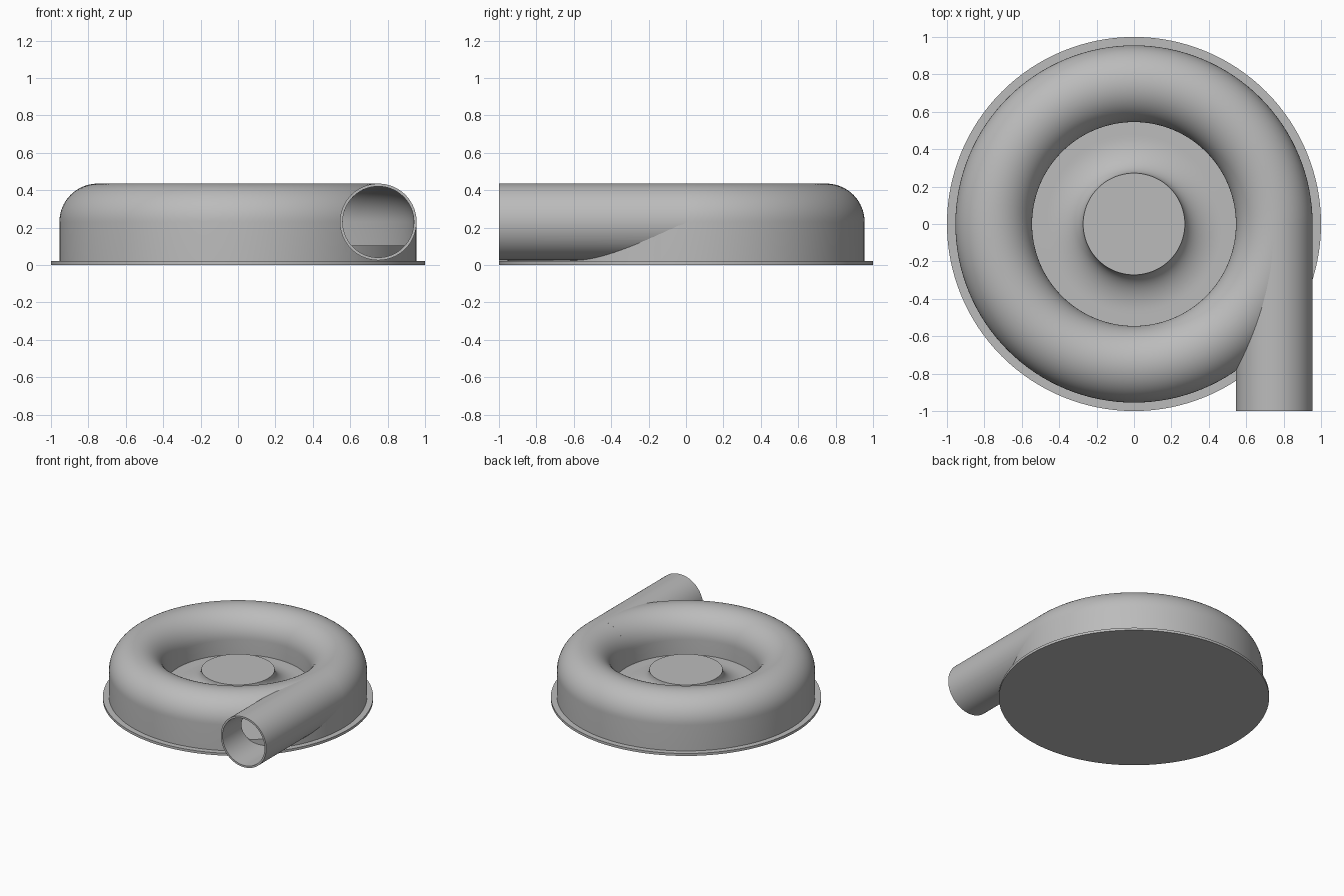
import bpy, bmesh, math
from mathutils import Matrix, Vector

cube = bpy.data.objects.get("Cube")
if cube:
    bpy.data.objects.remove(cube, do_unlink=True)

SEGS = 128
RING, TUBE, WALL, MID = 0.75, 0.205, 0.015, 0.23   # channel radius, tube radius, wall, axis height
FLOOR, HUB_R, HUB_TOP = 0.107, 0.272, 0.24

grey = bpy.data.materials.new("plain_grey")
grey.use_nodes = True
colour = (0.5, 0.5, 0.5, 1)
grey.diffuse_color = colour
grey.node_tree.nodes["Principled BSDF"].inputs["Base Color"].default_value = colour


def arc(cx, cz, rx, rz, start, end, steps=20):
    """Points on an elliptical arc, angles in degrees."""
    angles = [math.radians(start + (end - start) * i / steps) for i in range(steps + 1)]
    return [(cx + rx * math.cos(a), cz + rz * math.sin(a)) for a in angles]


def lathe(name, profile, closed=False):
    """Revolve (radius, height) points around the z axis."""
    bm = bmesh.new()
    verts = [bm.verts.new((r, 0, z)) for r, z in profile]
    edges = [bm.edges.new(pair) for pair in zip(verts, verts[1:])]
    if closed:
        edges.append(bm.edges.new((verts[-1], verts[0])))
    bmesh.ops.spin(bm, geom=verts + edges, cent=(0, 0, 0), axis=(0, 0, 1),
                   angle=math.tau, steps=SEGS, use_merge=True)
    bmesh.ops.remove_doubles(bm, verts=bm.verts, dist=0.0001)
    bmesh.ops.recalc_face_normals(bm, faces=bm.faces)
    mesh = bpy.data.meshes.new(name)
    bm.to_mesh(mesh)
    bm.free()
    mesh.materials.append(grey)
    obj = bpy.data.objects.new(name, mesh)
    bpy.context.collection.objects.link(obj)
    return obj


def along_y(obj, y_end):
    """Lay a lathed part down so that its z axis follows y at the outlet."""
    obj.data.transform(Matrix.Translation(Vector((RING, y_end, MID)))
                       @ Matrix.Rotation(math.pi / 2, 4, 'X'))
    return obj


def select(obj):
    bpy.ops.object.select_all(action='DESELECT')
    obj.select_set(True)
    bpy.context.view_layer.objects.active = obj


def cut(obj, cutter):
    select(obj)
    mod = obj.modifiers.new("cut", 'BOOLEAN')
    mod.operation, mod.solver, mod.object = 'DIFFERENCE', 'EXACT', cutter
    bpy.ops.object.modifier_apply(modifier=mod.name)


# Round base plate
base = lathe("base_plate", [(0, 0), (1, 0), (1, 0.02), (0, 0.02)])

# Housing: straight outer wall, rounded ring, inner wall, flared central hub
profile = [(0, 0.01), (RING + TUBE, 0.01)]
profile += arc(RING, MID, TUBE, TUBE, 0, 180, 32)
profile += [(RING - TUBE, FLOOR)]
profile += arc(HUB_R + 0.2, HUB_TOP, 0.2, HUB_TOP - FLOOR, 270, 180, 14)
profile += [(0, HUB_TOP)]
housing = lathe("housing", profile)

# Outlet pipe, tangent to the ring
inner = TUBE - WALL
outlet = along_y(lathe("outlet_pipe", [(inner, 0), (TUBE, 0), (TUBE, 1), (inner, 1)],
                       closed=True), 0)

# Cutters for the air channel and the outlet bore
channel = lathe("channel_cutter",
                [(RING - inner, 0.1), (RING + inner, 0.1)]
                + arc(RING, MID, inner, inner, 0, 180, 32), closed=True)
bore = along_y(lathe("bore_cutter", [(0, 0), (inner + 0.005, 0), (inner + 0.005, 1.1), (0, 1.1)]),
               -0.02)
for cutter in (channel, bore):
    cutter.hide_render = True
cut(housing, channel)
cut(housing, bore)
cut(outlet, channel)
for cutter in (channel, bore):
    bpy.data.objects.remove(cutter, do_unlink=True)

# Raised floor inside the air channel
floor = lathe("channel_floor", [(0, 0.015), (RING + inner + 0.005, 0.015),
                                (RING + inner + 0.005, 0.105), (0, 0.105)])

for obj in (base, housing, outlet, floor):
    select(obj)
    bpy.ops.object.shade_smooth_by_angle(angle=math.radians(30))
